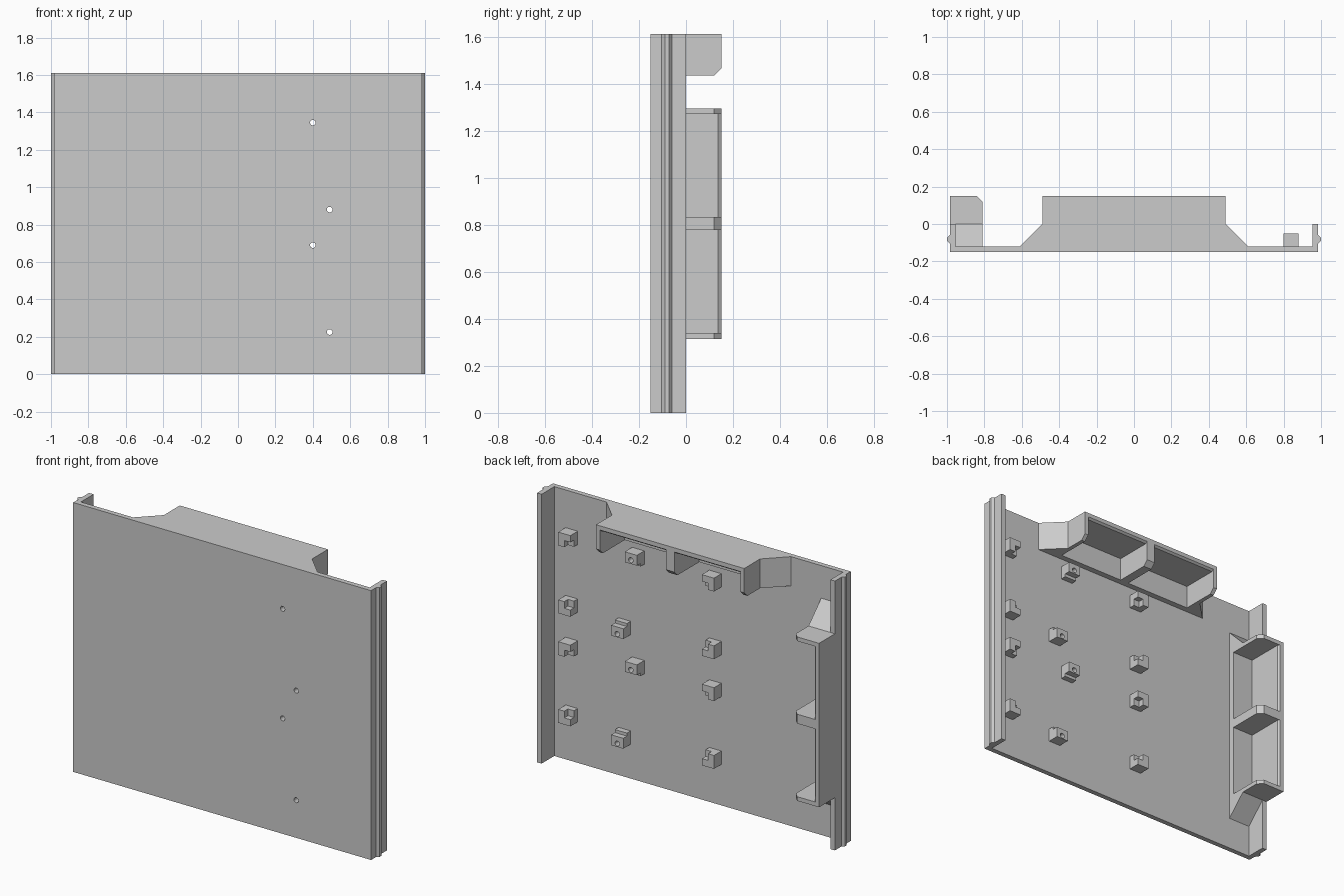
import bpy, bmesh
from mathutils import Vector

if "Cube" in bpy.data.objects:
    bpy.data.objects.remove(bpy.data.objects["Cube"], do_unlink=True)

H = 1.61        # panel height
EDGE = 0.985    # outer face of the side walls
BACK = -0.12    # rear surface of the panel

grey = bpy.data.materials.new("plain grey")
grey.use_nodes = True
grey.diffuse_color = (0.6, 0.6, 0.6, 1)
grey.node_tree.nodes["Principled BSDF"].inputs["Base Color"].default_value = (0.6, 0.6, 0.6, 1)


def prism(name, outline, lo, hi, place):
    """Extrude a 2D outline from lo to hi; place(a, b, c) gives the 3D point."""
    bm = bmesh.new()
    rings = [[bm.verts.new(place(a, b, c)) for a, b in outline] for c in (lo, hi)]
    bm.faces.new(rings[0])
    bm.faces.new(rings[1])
    n = len(outline)
    for i in range(n):
        j = (i + 1) % n
        bm.faces.new((rings[0][i], rings[0][j], rings[1][j], rings[1][i]))
    bmesh.ops.recalc_face_normals(bm, faces=bm.faces)
    mesh = bpy.data.meshes.new(name)
    bm.to_mesh(mesh)
    bm.free()
    mesh.materials.append(grey)
    obj = bpy.data.objects.new(name, mesh)
    bpy.context.collection.objects.link(obj)
    return obj


def rect(a0, a1, b0, b1):
    return [(a0, b0), (a1, b0), (a1, b1), (a0, b1)]


def upright(x, y, z):
    return Vector((x, y, z))


def from_back(x, z, y):
    return Vector((x, y, z))


def drill(obj, spots):
    """Cut round through-holes along y."""
    for x, z in spots:
        bpy.ops.mesh.primitive_cylinder_add(vertices=16, radius=0.015, depth=1,
                                            location=(x, 0, z), rotation=(1.5708, 0, 0))
        cutter = bpy.context.object
        cutter.hide_render = True
        cut = obj.modifiers.new("hole", 'BOOLEAN')
        cut.operation = 'DIFFERENCE'
        cut.solver = 'EXACT'
        cut.object = cutter
        bpy.context.view_layer.objects.active = obj
        bpy.ops.object.modifier_apply(modifier=cut.name)
        bpy.data.objects.remove(cutter, do_unlink=True)


# Front panel with its screw holes
screws = [(0.40, 1.345, -1), (0.49, 0.88, 1), (0.40, 0.69, -1), (0.49, 0.225, 1)]
panel = prism("front_panel", rect(-0.955, 0.955, -0.15, BACK), 0, H, upright)
drill(panel, [(x, z) for x, z, _ in screws])

# Side walls with a trapezoid ridge on the outside
wall = [(0.955, -0.15), (EDGE, -0.15), (EDGE, -0.105), (1, -0.09),
        (1, -0.073), (EDGE, -0.06), (EDGE, 0), (0.955, 0)]
for name, side in (("left_wall", 1), ("right_wall", -1)):
    prism(name, [(side * x, y) for x, y in wall], 0, H, upright)


# Ribbed handles: t runs along the handle, w inward from its outer slab
def handle(name, place):
    deep, end, pocket = 0.175, 0.49, 0.465

    def along(t, y, w):
        return place(t, y, w)

    def across(w, y, t):
        return place(t, y, w)

    slab = [(0, BACK), (0.035, BACK), (0.035, 0.137), (0.025, 0.15), (0, 0.15)]
    prism(name + "_slab", slab, -pocket, pocket, across)
    prism(name + "_floor", rect(-pocket, pocket, BACK, -0.085), 0, deep, along)
    rib = [(0, BACK), (deep, BACK), (deep, 0.12), (deep - 0.03, 0.15), (0, 0.15)]
    for part, lo, hi in (("_low_rib", -end, -pocket), ("_middle_rib", -0.028, 0.028),
                         ("_high_rib", pocket, end)):
        prism(name + part, rib, lo, hi, across)
    for part, s in (("_low_ramp", -1), ("_high_ramp", 1)):
        ramp = [(s * 0.61, BACK), (s * end, 0), (s * end, BACK)]
        prism(name + part, ramp, 0, deep, along)


handle("top_handle", lambda t, y, w: Vector((t, y, H - w)))
handle("side_handle", lambda t, y, w: Vector((w - EDGE, y, t + H / 2)))

# Corner clips: blocks notched towards the board they hold
TOP, LEDGE, R = -0.05, -0.085, 0.04
for x, sx in ((0.84, -1), (-0.11, 1)):
    for z, sz in ((1.345, -1), (0.94, 1), (0.69, -1), (0.285, 1)):
        prism("clip_base", rect(x - R, x + R, z - R, z + R), BACK, LEDGE, from_back)
        corner = [(-R, -R), (R, -R), (R, 0), (0, 0), (0, R), (-R, R)]
        prism("clip_corner", [(x + sx * a, z + sz * b) for a, b in corner],
              LEDGE, TOP, from_back)

# Screw posts: drilled blocks with a recessed strip on the board side
for x, z, s in screws:
    mid = z + (0.02 if s > 0 else 0)
    step = [(BACK, -R), (TOP, -R), (TOP, 0.022), (LEDGE, 0.022), (LEDGE, R), (BACK, R)]
    post = prism("screw_post", [(y, mid + s * b) for y, b in step], x - R, x + R,
                 lambda y, zz, xx: Vector((xx, y, zz)))
    drill(post, [(x, z)])
